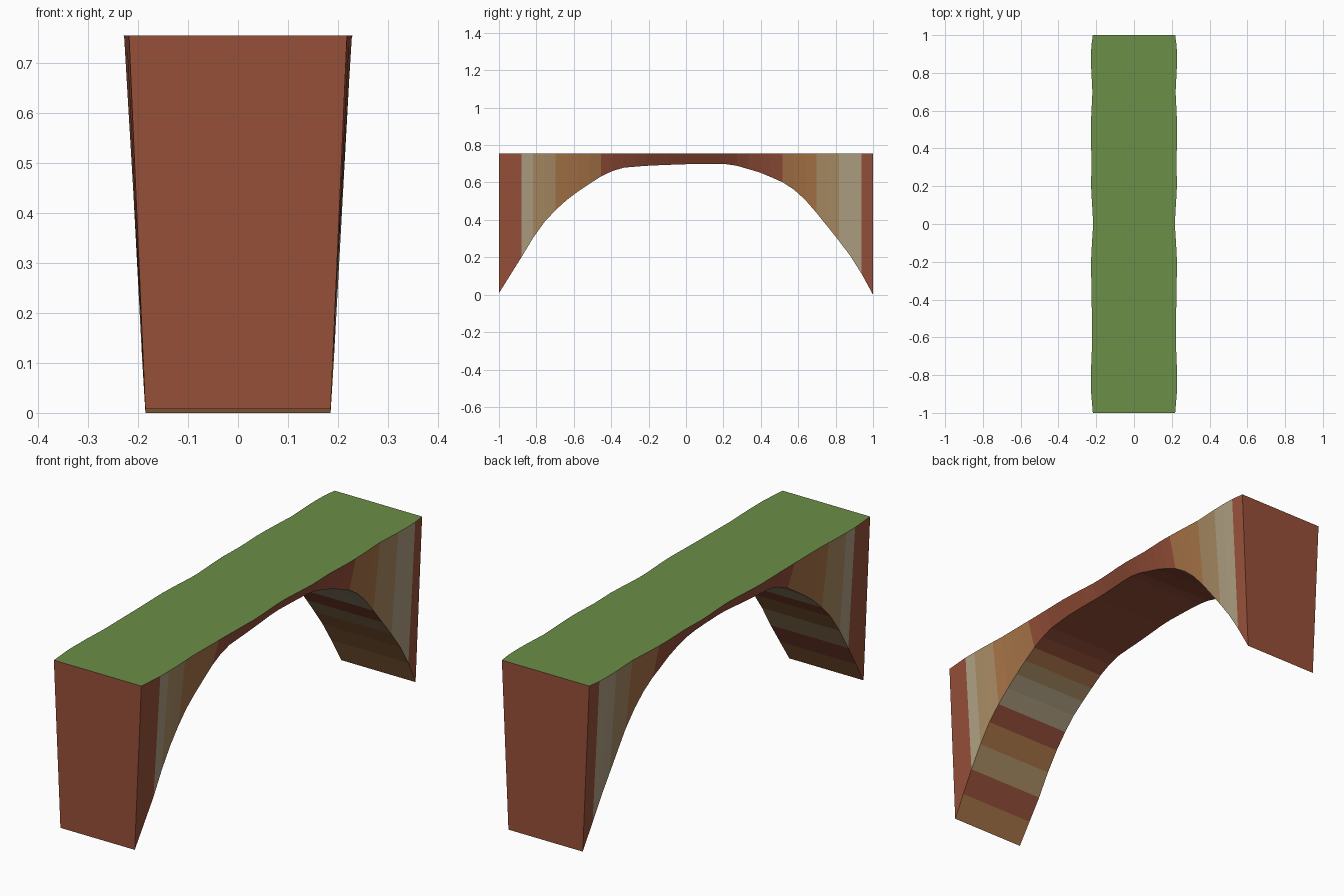
import bpy

if "Cube" in bpy.data.objects:
    bpy.data.objects.remove(bpy.data.objects["Cube"])

SEGMENTS = 33
TOP = 0.755
TAPER = 0.85

# Underside profile (y, z) and plan outline (y, half width)
UNDERSIDE = [(-1, .008), (-.88, .2), (-.82, .3), (-.76, .385), (-.7, .45), (-.64, .505),
             (-.58, .55), (-.46, .63), (-.39, .663), (-.33, .68), (-.2, .69), (0, .698),
             (.2, .7), (.27, .69), (.4, .652), (.51, .605), (.58, .56), (.64, .505),
             (.7, .435), (.82, .285), (.88, .205), (.94, .11), (1, 0)]
OUTLINE = [(-1, .218), (-.88, .228), (-.76, .227), (-.64, .222), (-.4, .224), (-.2, .228),
           (-.09, .222), (0, .216), (.09, .221), (.2, .228), (.33, .224), (.48, .23),
           (.58, .226), (.7, .22), (.85, .228), (.94, .226), (1, .218)]


def sample(table, y):
    for (a, va), (b, vb) in zip(table, table[1:]):
        if y <= b + 1e-6:
            return va + (vb - va) * (y - a) / (b - a)
    return table[-1][1]


def srgb(h):
    c = [int(h[i:i + 2], 16) / 255 for i in (0, 2, 4)]
    return [v / 12.92 if v < .04 else ((v + .055) / 1.055) ** 2.4 for v in c] + [1]


COLOURS = {"grass": "6b8e47", "rust": "97503a", "brown": "a87448",
           "tan": "a98c64", "pale": "b0a082"}
NAMES = list(COLOURS)

# Rock layer of each segment: one letter per segment, from -y to +y
KEYS = {"r": 1, "b": 2, "t": 3, "p": 4}
SIDE = "rrpttbbbb" + "r" * 16 + "bbbttppr"
UNDER = "brtbrpptb" + "r" * 16 + "tpprtbbb"

# Cross-sections along the span
verts, faces, mats = [], [], []
for i in range(SEGMENTS + 1):
    y = -1 + 2 * i / SEGMENTS
    w, z = sample(OUTLINE, y), sample(UNDERSIDE, y)
    verts += [(-w, y, TOP), (w, y, TOP), (w * TAPER, y, z), (-w * TAPER, y, z)]

# Top, sides and underside of each segment
for i in range(SEGMENTS):
    a, b = 4 * i, 4 * i + 4
    layers = (0, KEYS[SIDE[i]], KEYS[UNDER[i]], KEYS[SIDE[i]])
    for k in range(4):
        n = (k + 1) % 4
        faces.append((a + k, a + n, b + n, b + k))
        mats.append(layers[k])

# End walls
e = 4 * SEGMENTS
faces += [(3, 2, 1, 0), (e, e + 1, e + 2, e + 3)]
mats += [1, 1]

mesh = bpy.data.meshes.new("rock_arch")
mesh.from_pydata(verts, [], faces)
for name in NAMES:
    m = bpy.data.materials.new(name)
    m.diffuse_color = srgb(COLOURS[name])
    m.use_nodes = True
    m.node_tree.nodes["Principled BSDF"].inputs["Base Color"].default_value = m.diffuse_color
    mesh.materials.append(m)
mesh.polygons.foreach_set("material_index", mats)

arch = bpy.data.objects.new("rock_arch", mesh)
bpy.context.collection.objects.link(arch)

# Consistent outward normals
import bmesh
bm = bmesh.new()
bm.from_mesh(mesh)
bmesh.ops.recalc_face_normals(bm, faces=bm.faces)
bm.to_mesh(mesh)
bm.free()
